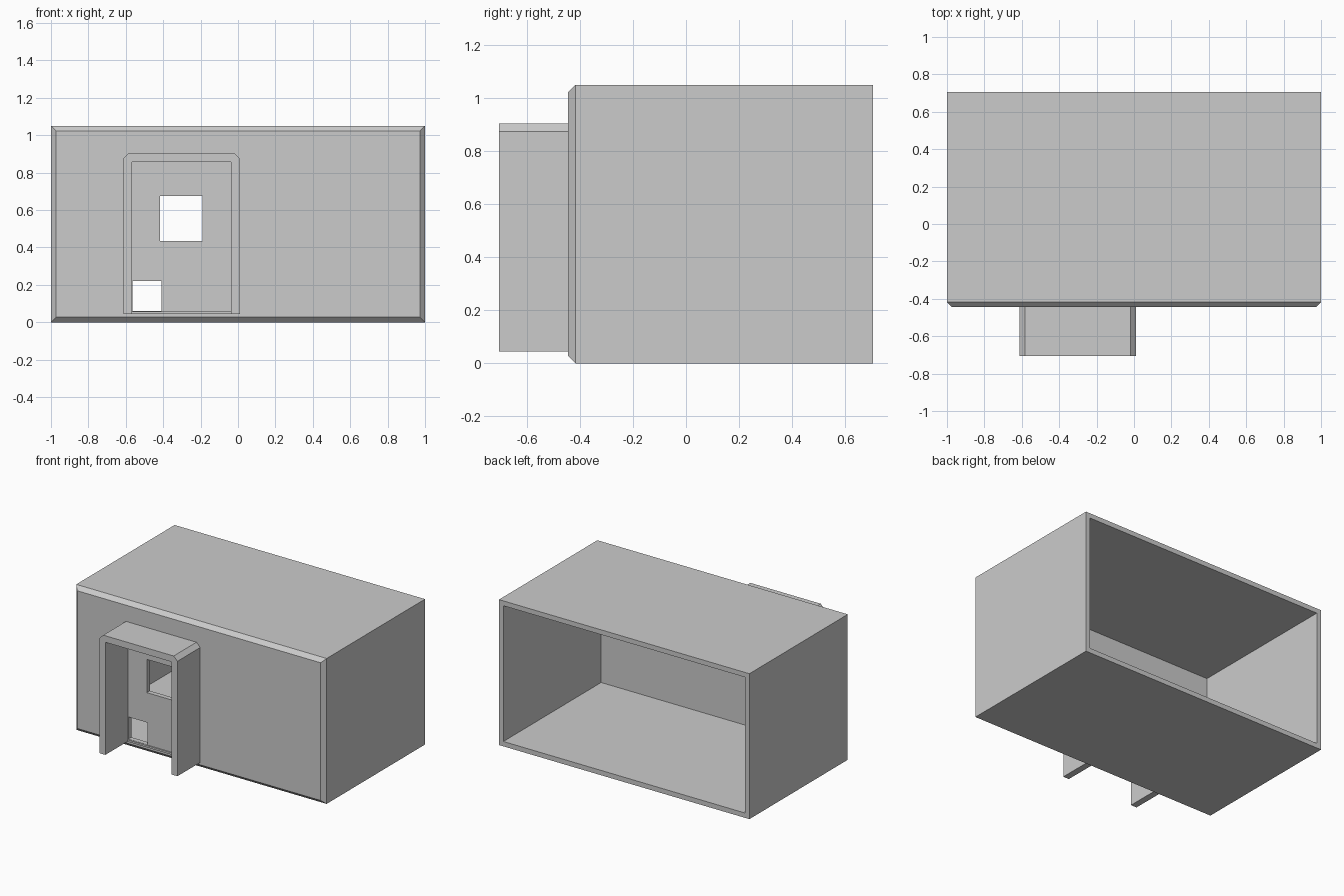
import bpy
import bmesh

# Remove only the default cube
default = bpy.data.objects.get("Cube")
if default:
    bpy.data.objects.remove(default, do_unlink=True)

grey = bpy.data.materials.new("plain_grey")
grey.use_nodes = True
GREY = (0.6, 0.6, 0.6, 1)
grey.diffuse_color = GREY
grey.node_tree.nodes["Principled BSDF"].inputs["Base Color"].default_value = GREY


def finish(name, bm):
    bmesh.ops.recalc_face_normals(bm, faces=bm.faces[:])
    mesh = bpy.data.meshes.new(name)
    bm.to_mesh(mesh)
    bm.free()
    mesh.materials.append(grey)
    obj = bpy.data.objects.new(name, mesh)
    bpy.context.collection.objects.link(obj)
    return obj


def skin(name, rings):
    """Join equal rings of points in order and cap both ends."""
    bm = bmesh.new()
    loops = [[bm.verts.new(p) for p in ring] for ring in rings]
    count = len(loops[0])
    for a, b in zip(loops, loops[1:]):
        for i in range(count):
            j = (i + 1) % count
            bm.faces.new((a[i], a[j], b[j], b[i]))
    bm.faces.new(loops[0])
    bm.faces.new(loops[-1])
    return finish(name, bm)


def rect(x0, x1, z0, z1, y):
    return [(x0, y, z0), (x1, y, z0), (x1, y, z1), (x0, y, z1)]


def box(name, x0, x1, y0, y1, z0, z1):
    return skin(name, [rect(x0, x1, z0, z1, y0), rect(x0, x1, z0, z1, y1)])


# Room shell: open at the back, chamfered around the front wall
HEIGHT, BACK, FRONT, WALL, CHAMFER = 1.05, 0.705, -0.445, 0.035, 0.028


def room_ring(inset, y):
    return rect(-1 + inset, 1 - inset, inset, HEIGHT - inset, y)


shell = skin("room_shell", [
    room_ring(WALL, FRONT + WALL),
    room_ring(WALL, BACK),
    room_ring(0, BACK),
    room_ring(0, FRONT + CHAMFER),
    room_ring(CHAMFER, FRONT),
])

# Window and small low hatch cut through the front wall
for name, x0, x1, z0, z1 in (("window_cutter", -0.417, -0.19, 0.435, 0.675),
                             ("hatch_cutter", -0.565, -0.41, 0.06, 0.22)):
    cutter = box(name, x0, x1, FRONT - 0.1, FRONT + 0.1, z0, z1)
    cutter.hide_render = True
    cutter.hide_viewport = False
    mod = shell.modifiers.new(name, "BOOLEAN")
    mod.operation = "DIFFERENCE"
    mod.solver = "EXACT"
    mod.object = cutter
    bpy.context.view_layer.objects.active = shell
    bpy.ops.object.modifier_apply(modifier=name)
    bpy.data.objects.remove(cutter, do_unlink=True)

# Porch surround: two legs and a lintel with clipped outer corners
left, right, foot, top, clip, leg = -0.613, 0.01, 0.045, 0.905, 0.03, 0.047
arch = [(left, foot), (left, top - clip), (left + clip, top),
        (right - clip, top), (right, top - clip), (right, foot),
        (right - leg, foot), (right - leg, top - leg),
        (left + leg, top - leg), (left + leg, foot)]
skin("porch_surround", [[(x, y, z) for x, z in arch] for y in (-0.705, FRONT)])

# Thin sill at the base of the doorway
box("door_sill", left + leg, right - leg, FRONT - 0.009, FRONT, foot, 0.058)
